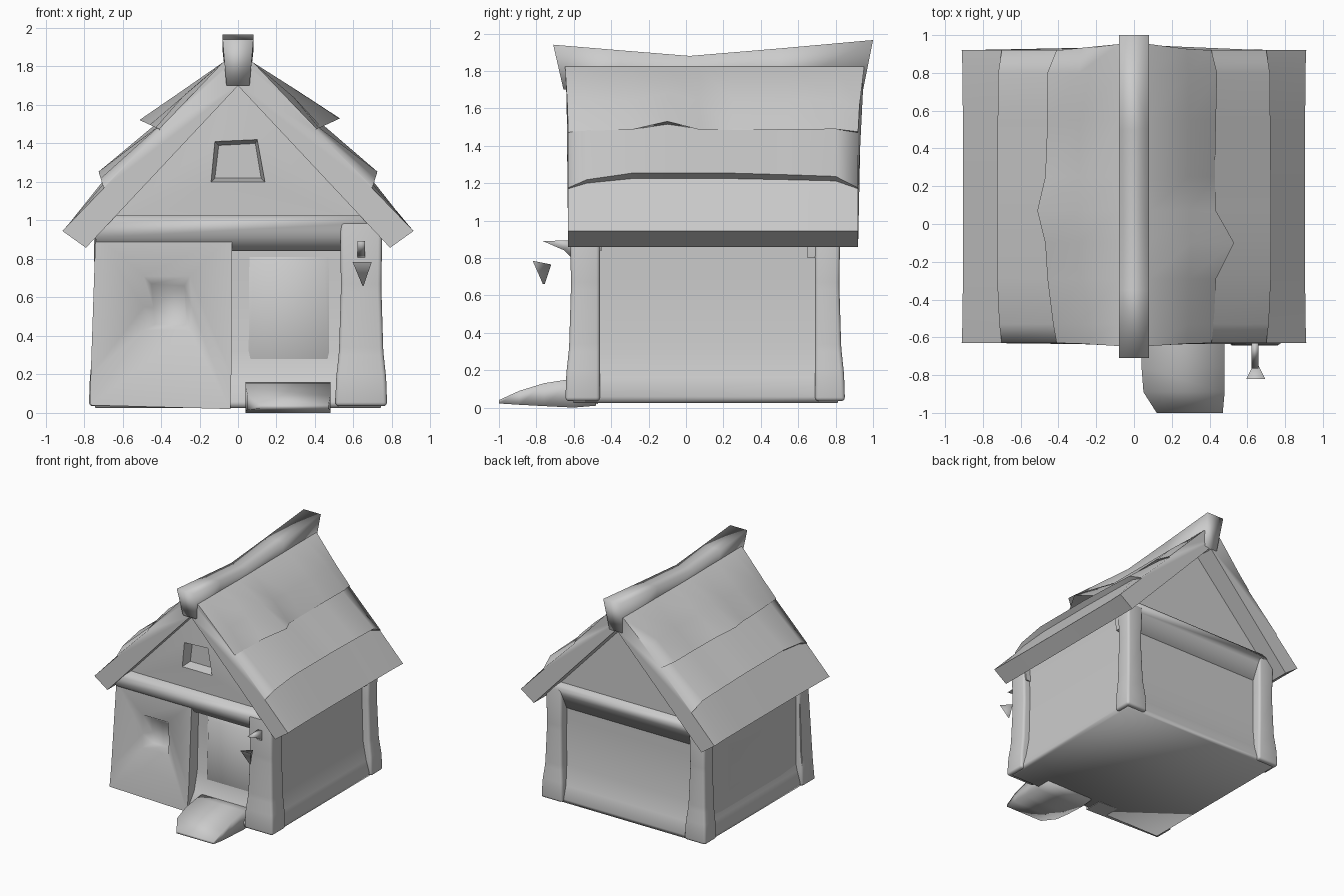
import bpy, bmesh, math


def loft(name, rings, bevel=0.0, angle=100):
    """Skin a list of equal-length point rings and cap both ends."""
    bm = bmesh.new()
    vs = [[bm.verts.new(p) for p in r] for r in rings]
    n = len(rings[0])
    for a, b in zip(vs, vs[1:]):
        for i in range(n):
            j = (i + 1) % n
            bm.faces.new((a[i], a[j], b[j], b[i]))
    bm.faces.new(vs[0][::-1])
    bm.faces.new(vs[-1])
    bmesh.ops.recalc_face_normals(bm, faces=bm.faces)
    if bevel:
        bmesh.ops.bevel(bm, geom=bm.edges[:], offset=bevel, segments=3,
                        profile=0.5, affect='EDGES', clamp_overlap=True)
    me = bpy.data.meshes.new(name)
    bm.to_mesh(me)
    bm.free()
    for p in me.polygons:
        p.use_smooth = True
    me.set_sharp_from_angle(angle=math.radians(angle))
    ob = bpy.data.objects.new(name, me)
    bpy.context.collection.objects.link(ob)
    return ob


def rect(x0, x1, y0, y1, z):
    return [(x0, y0, z), (x1, y0, z), (x1, y1, z), (x0, y1, z)]


def at_y(pts, y):
    return [(a, y, b) for a, b in pts]


def at_x(pts, x):
    return [(x, a, b) for a, b in pts]


# House core, flaring out at the foot
loft("house_core", [
    rect(-0.74, 0.74, -0.60, 0.81, 0.025),
    rect(-0.755, 0.755, -0.61, 0.825, 0.06),
    rect(-0.725, 0.725, -0.54, 0.79, 0.16),
    rect(-0.695, 0.695, -0.50, 0.755, 0.32),
    rect(-0.685, 0.685, -0.49, 0.74, 0.70),
    rect(-0.695, 0.695, -0.49, 0.75, 1.0)], angle=75)

# Corner posts (front right one is the wide door post)
for name, sx, y_out, y_in, w in [
        ("front_left_post", -1, -0.575, -0.46, 0.16),
        ("front_right_post", 1, -0.62, -0.46, 0.22),
        ("back_left_post", -1, 0.825, 0.69, 0.15),
        ("back_right_post", 1, 0.825, 0.69, 0.15)]:
    s = 1 if y_out > 0 else -1
    rings = []
    for z, f in [(0.035, 0.025), (0.18, 0.02), (0.32, 0.005), (0.65, -0.005), (1.0, 0.0)]:
        x_out, x_in = sx * (0.75 + f), sx * (0.75 - w - f)
        rings.append(rect(min(x_out, x_in), max(x_out, x_in),
                          min(y_out + s * f, y_in), max(y_out + s * f, y_in), z))
    loft(name, rings, bevel=0.02)

# Front wall panel with recessed window, bulging at the foot
outer = [(-0.77, 0.04), (-0.04, 0.02), (-0.035, 0.20), (-0.03, 0.93),
         (-0.74, 0.93), (-0.765, 0.20)]
rim = [(-0.49, 0.43), (-0.25, 0.43), (-0.24, 0.55), (-0.25, 0.71), (-0.49, 0.71), (-0.49, 0.55)]
pane = [(-0.43, 0.46), (-0.27, 0.46), (-0.27, 0.55), (-0.28, 0.66), (-0.45, 0.67), (-0.44, 0.55)]
front = [(x, -0.63 if z < 0.1 else -0.615 if z < 0.5 else -0.58, z) for x, z in outer]
loft("front_window_wall", [at_y(outer, -0.47), front,
                           at_y(rim, -0.585), at_y(pane, -0.52)], angle=75)

# Left wall panel with a broad shallow recess
outer = [(-0.47, 0.12), (0.70, 0.12), (0.70, 0.96), (-0.47, 0.96)]
loft("left_window_wall", [
    at_x(outer, -0.66), at_x(outer, -0.715),
    at_x([(-0.12, 0.24), (0.48, 0.24), (0.46, 0.74), (-0.10, 0.74)], -0.72),
    at_x([(-0.02, 0.36), (0.38, 0.36), (0.36, 0.65), (0.0, 0.65)], -0.69)], angle=75)

# Door and cross beams
loft("door", [at_y([(0.03, 0.1), (0.50, 0.1), (0.48, 0.82), (0.05, 0.82)], -0.48),
              at_y([(0.06, 0.12), (0.47, 0.12), (0.45, 0.79), (0.08, 0.79)], -0.51)])
loft("front_beam", [rect(-0.73, 0.73, -0.54, -0.45, 0.84),
                    rect(-0.74, 0.74, -0.60, -0.45, 0.91),
                    rect(-0.73, 0.73, -0.62, -0.45, 0.99),
                    rect(-0.68, 0.68, -0.60, -0.45, 1.025)], angle=75)
loft("back_beam", [rect(-0.73, 0.73, 0.65, 0.745, 0.80),
                   rect(-0.74, 0.74, 0.65, 0.81, 0.93),
                   rect(-0.73, 0.73, 0.65, 0.83, 0.99),
                   rect(-0.68, 0.68, 0.65, 0.81, 1.02)], angle=75)

# Gables; the front one has a small window
gable = [(-0.71, 0.96), (0.71, 0.96), (0.05, 1.72), (-0.05, 1.72)]
win = [(-0.14, 1.20), (0.14, 1.20), (0.10, 1.42), (-0.12, 1.41)]
win_in = [(-0.12, 1.22), (0.12, 1.22), (0.09, 1.40), (-0.10, 1.39)]
loft("front_gable", [at_y(gable, -0.40), at_y(gable, -0.53),
                     at_y(win, -0.55), at_y(win_in, -0.47)], angle=60)
loft("back_gable", [at_y(gable, 0.60), at_y(gable, 0.77)], angle=60)

# Roof: inverted V section; upper and lower shingle steps fade in and out along y,
# with a loose flap on each slope
plain = [(0.08, 1.82), (0.28, 1.61), (0.41, 1.475), (0.405, 1.47),
         (0.70, 1.175), (0.695, 1.17), (0.912, 0.945)]
stepped = [(0.08, 1.82), (0.30, 1.68), (0.53, 1.53), (0.42, 1.515),
           (0.727, 1.262), (0.685, 1.23), (0.905, 0.945)]
# y, right upper, left upper, lower
stations = [(-0.63, 0, 0, 0), (-0.53, 0.1, 0.15, 0.5), (-0.29, 0.2, 0.4, 0.9),
            (-0.10, 1, 0.5, 0.9), (0.07, 0.2, 0.85, 0.9), (0.25, 0.15, 0.5, 0.9),
            (0.55, 0.2, 0.4, 0.8), (0.80, 0.25, 0.4, 0.7), (0.92, 0, 0, 0)]


def slope(upper, lower):
    half = []
    for i, (p, q) in enumerate(zip(plain, stepped)):
        t = lower if i > 3 else upper
        if i in (1, 3) and lower:
            t = max(upper, 0.45)
        half.append((p[0] + (q[0] - p[0]) * t, p[1] + (q[1] - p[1]) * t))
    return half + [(0.79, 0.858)]


def roof_section(y, right, left, lower):
    pts = [(0, 1.85)] + slope(right, lower) + [(0, 1.70)]
    pts += [(-x, z) for x, z in reversed(slope(left, lower))]
    lean = {-0.63: -0.06, 0.92: 0.12}.get(y, 0)
    return [(x, y + lean * max(0, z - 1.55), z) for x, z in pts]


loft("roof", [roof_section(*s) for s in stations], angle=75)

# Ridge beam sagging in the middle
ridge = []
for yt, yb, zt, zb in [(-0.71, -0.655, 1.94, 1.70), (-0.35, -0.35, 1.91, 1.70),
                       (0.02, 0.02, 1.88, 1.70), (0.5, 0.5, 1.92, 1.70),
                       (1.0, 0.945, 1.965, 1.69)]:
    ridge.append([(-0.06, yb, zb), (0.06, yb, zb), (0.08, yt, zt), (-0.08, yt, zt)])
loft("ridge_beam", ridge)

# Doorstep ramp
loft("doorstep", [
    [(x0, y, zb), (x1, y, zb), (x1, y, zt), (x0, y, zt)]
    for x0, x1, y, zb, zt in [(0.12, 0.47, -1.0, 0.022, 0.04),
                              (0.05, 0.48, -0.89, 0.015, 0.09),
                              (0.04, 0.48, -0.76, 0.008, 0.13),
                              (0.04, 0.48, -0.60, 0.0, 0.155),
                              (0.04, 0.48, -0.48, 0.01, 0.16)]])

# Lamp bracket and hanging lamp
loft("lamp_bracket", [at_x([(-0.765, 0.89), (-0.60, 0.895), (-0.60, 0.79), (-0.65, 0.84)], x)
                      for x in (0.622, 0.66)])
loft("lamp", [[(0.65, -0.755, 0.66), (0.653, -0.765, 0.66), (0.647, -0.765, 0.66)],
              [(0.645, -0.72, 0.765), (0.695, -0.82, 0.785), (0.595, -0.82, 0.785)]])
